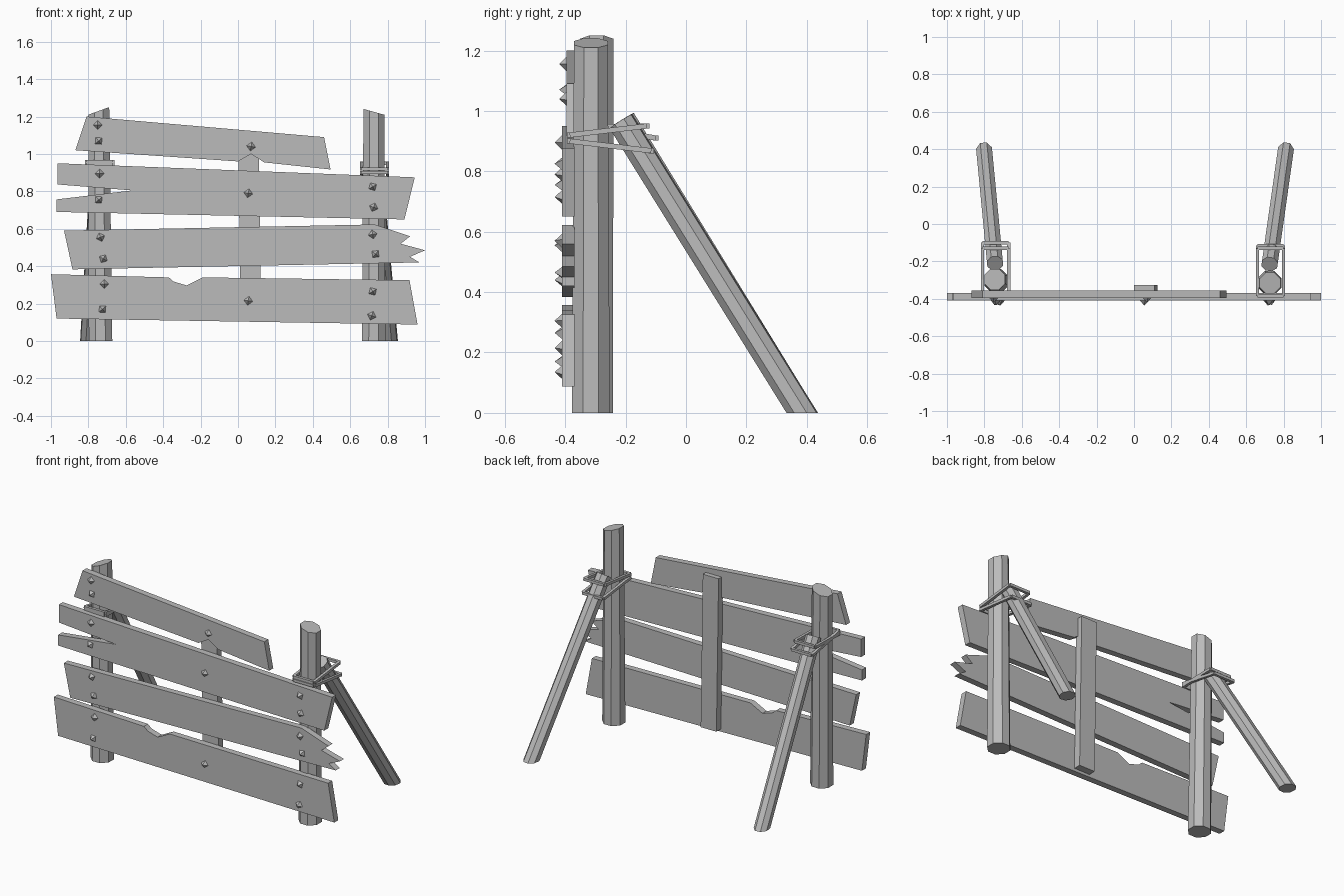
import bpy
import bmesh
from math import radians
from mathutils import Vector, Matrix

default_cube = bpy.data.objects.get("Cube")
if default_cube:
    bpy.data.objects.remove(default_cube, do_unlink=True)

# One weathered grey for everything
GREY = (0.5, 0.5, 0.5, 1)
material = bpy.data.materials.new("weathered_grey")
material.use_nodes = True
material.diffuse_color = GREY
material.node_tree.nodes["Principled BSDF"].inputs["Base Color"].default_value = GREY


def finish(name, bm):
    """Turn a bmesh into a flat shaded object."""
    bmesh.ops.recalc_face_normals(bm, faces=bm.faces[:])
    mesh = bpy.data.meshes.new(name)
    bm.to_mesh(mesh)
    bm.free()
    mesh.materials.append(material)
    obj = bpy.data.objects.new(name, mesh)
    bpy.context.collection.objects.link(obj)
    return obj


def plank(name, outline, front, back):
    """Extrude an x, z outline from the front plane to the back plane."""
    bm = bmesh.new()
    face = bm.faces.new([bm.verts.new((x, front, z)) for x, z in outline])
    result = bmesh.ops.extrude_face_region(bm, geom=[face])
    moved = [v for v in result["geom"] if isinstance(v, bmesh.types.BMVert)]
    bmesh.ops.translate(bm, verts=moved, vec=(0, back - front, 0))
    return finish(name, bm)


def add_rod(bm, start, end, radius, sides, end_radius=None):
    """Add a prism between two points, with flat sides facing the axes."""
    start, end = Vector(start), Vector(end)
    axis = end - start
    turn = axis.to_track_quat("Z", "Y").to_matrix().to_4x4()
    spin = Matrix.Rotation(radians(180 / sides), 4, "Z")
    place = Matrix.Translation((start + end) / 2) @ turn @ spin
    bmesh.ops.create_cone(bm, cap_ends=True, segments=sides, radius1=radius,
                          radius2=end_radius or radius, depth=axis.length, matrix=place)


def cut(bm, point, normal):
    """Saw off everything on the normal side and cap the end."""
    geom = bm.verts[:] + bm.edges[:] + bm.faces[:]
    result = bmesh.ops.bisect_plane(bm, geom=geom, plane_co=point, plane_no=normal,
                                    clear_outer=True)
    edges = [e for e in result["geom_cut"] if isinstance(e, bmesh.types.BMEdge)]
    bmesh.ops.contextual_create(bm, geom=edges)


def post(name, bottom, top, slope):
    bm = bmesh.new()
    add_rod(bm, bottom, Vector(top) + Vector((0, 0, 0.1)), 0.068, 8, 0.06)
    cut(bm, top, (slope, 0, 1))
    return finish(name, bm)


def brace(name, foot, top):
    bm = bmesh.new()
    foot, top = Vector(foot), Vector(top)
    add_rod(bm, foot + (foot - top) * 0.1, top, 0.046, 8)
    cut(bm, foot, (0, 0, -1))
    return finish(name, bm)


def lashing(name, left, right, loops):
    """Rope loops, each given by its front and back (y, z)."""
    bm = bmesh.new()
    for (front_y, front_z), (back_y, back_z) in loops:
        corners = [(left, front_y, front_z), (right, front_y, front_z),
                   (right, back_y, back_z), (left, back_y, back_z)]
        for i, corner in enumerate(corners):
            add_rod(bm, corner, corners[i - 1], 0.012, 4)
    return finish(name, bm)


def nails(name, front, places):
    """Four sided pyramid heads, each turned a little differently."""
    bm = bmesh.new()
    for i, (x, z) in enumerate(places):
        place = (Matrix.Translation((x, front - 0.01, z))
                 @ Matrix.Rotation(radians(90), 4, "X")
                 @ Matrix.Rotation(i * 0.7, 4, "Z"))
        bmesh.ops.create_cone(bm, cap_ends=True, segments=4, radius1=0.029,
                              radius2=0, depth=0.03, matrix=place)
    return finish(name, bm)


# Broken planks, from top to bottom
plank("top_plank", [(-0.81, 1.2), (0.46, 1.09), (0.495, 0.917), (0.14, 0.955),
                    (0.07, 1), (0, 0.96), (-0.87, 1.02)], -0.395, -0.355)
plank("split_plank", [(-0.965, 0.95), (0.945, 0.875), (0.89, 0.65), (-0.97, 0.69),
                      (-0.97, 0.757), (-0.565, 0.805), (-0.965, 0.837)], -0.41, -0.37)
plank("jagged_plank", [(-0.93, 0.59), (0.73, 0.623), (0.92, 0.56), (0.87, 0.52),
                       (1, 0.485), (0.92, 0.45), (0.97, 0.42), (-0.885, 0.383)],
      -0.41, -0.37)
plank("bottom_plank", [(-1, 0.357), (-0.37, 0.34), (-0.345, 0.318), (-0.275, 0.297),
                       (-0.19, 0.34), (0.917, 0.325), (0.96, 0.088), (-0.97, 0.12)],
      -0.41, -0.37)

# Upright batten behind the planks
plank("back_batten", [(0, 1.09), (0.11, 1.09), (0.125, 0.12), (0.015, 0.12)],
      -0.37, -0.325)

# Posts and their slanted braces
post("right_post", (-0.735, -0.305, 0), (-0.745, -0.295, 1.23), -0.36)
post("left_post", (0.725, -0.315, 0), (0.727, -0.315, 1.225), 0.28)
brace("right_brace", (-0.8, 0.385, 0), (-0.743, -0.21, 0.97))
brace("left_brace", (0.81, 0.385, 0), (0.725, -0.215, 0.965))

# Rope lashings
lashing("right_lashing", -0.81, -0.67,
        [((-0.37, 0.96), (-0.1, 0.91)), ((-0.37, 0.945), (-0.13, 0.95))])
lashing("left_lashing", 0.66, 0.8,
        [((-0.385, 0.92), (-0.13, 0.95)), ((-0.385, 0.9), (-0.115, 0.868))])

# Nail heads
nails("top_nails", -0.395, [(-0.75, 1.155), (-0.745, 1.07), (0.07, 1.04)])
nails("plank_nails", -0.41, [
    (-0.74, 0.895), (-0.745, 0.755), (0.055, 0.79), (0.72, 0.825), (0.725, 0.715),
    (-0.735, 0.555), (-0.72, 0.44), (0.72, 0.57), (0.735, 0.465),
    (-0.715, 0.305), (-0.725, 0.17), (0.055, 0.215), (0.72, 0.265), (0.715, 0.135)])
